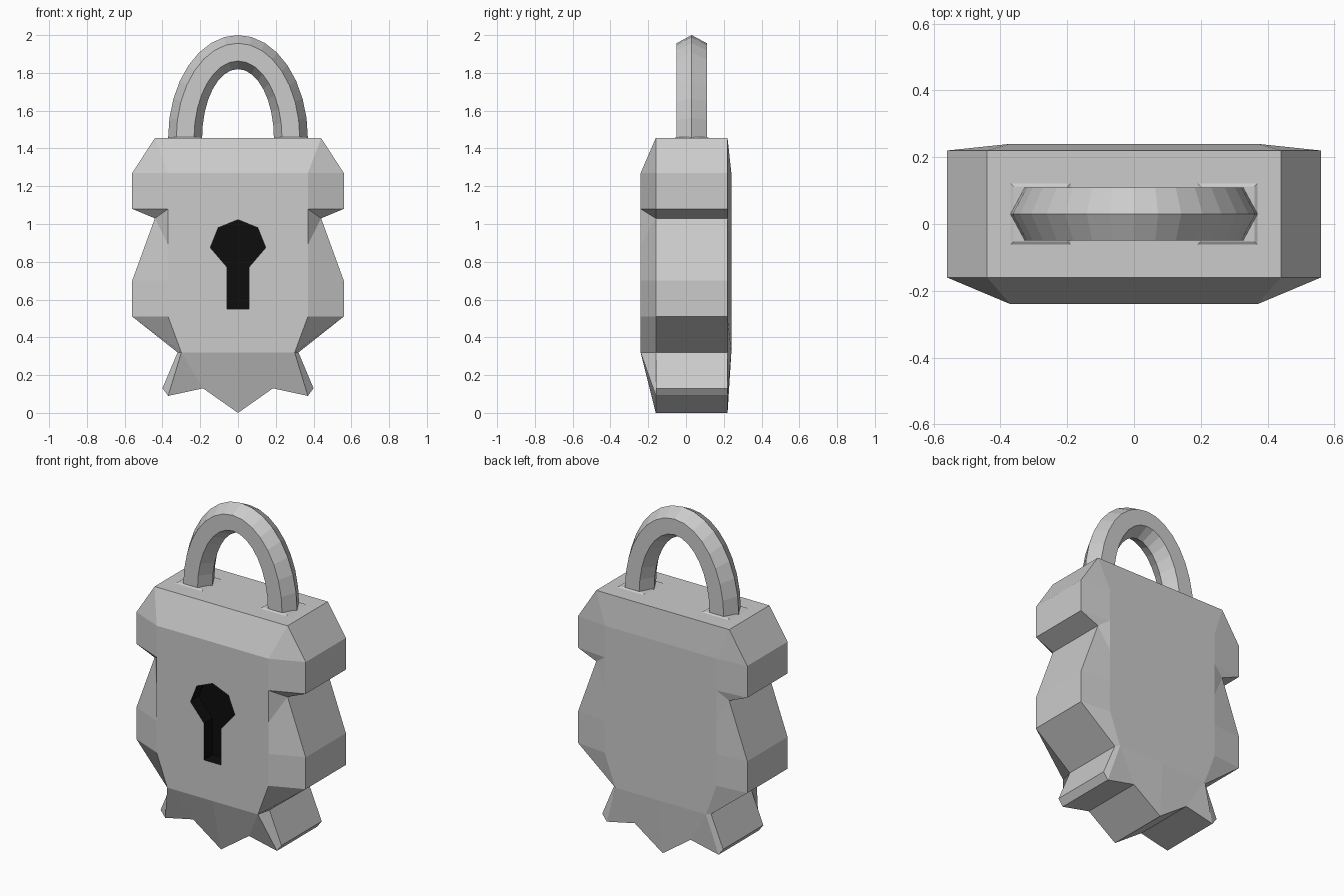
import bpy, bmesh, math

if "Cube" in bpy.data.objects:
    bpy.data.objects.remove(bpy.data.objects["Cube"])

YF, RF, RB, YB = -0.24, -0.16, 0.22, 0.24   # front face, front rim, back rim, back face
POCKET = -0.16                              # floor of the keyhole

# Right-hand half profiles (x, z)
rim = [(0, 1.455), (.44, 1.455), (.56, 1.27), (.56, 1.08), (.44, 1.03), (.56, .70),
       (.56, .51), (.32, .32), (.40, .13), (.37, .09), (.185, .13), (0, 0)]
inner = [(0, 1.27), (.37, 1.27), (.37, 1.08), (.37, .89), (.37, .70),
         (.37, .51), (.30, .32), (0, .32)]
keyhole = [(0, .55), (.057, .55), (.057, .77), (.147, .875), (.105, .98), (0, 1.023)]
# Bevel faces between rim (r) and inner face (i), listed by index
bevel = ["r0 r1 i1 i0", "r1 r2 i1", "r2 r3 i2 i1", "r3 r4 i2", "r4 i3 i2", "r4 r5 i4 i3",
         "r5 r6 i5 i4", "r6 r7 i6 i5", "r7 r8 r9 i6", "r9 r10 i6", "r10 r11 i7 i6"]


def make_object(name, bm):
    bmesh.ops.recalc_face_normals(bm, faces=bm.faces)
    me = bpy.data.meshes.new(name)
    bm.to_mesh(me)
    bm.free()
    ob = bpy.data.objects.new(name, me)
    bpy.context.collection.objects.link(ob)
    return ob


def add_mirror(ob):
    m = ob.modifiers.new("mirror", 'MIRROR')
    m.use_axis[0] = True
    m.use_clip = True


# Lock body: half shell with the keyhole opening, mirrored
bm = bmesh.new()
ring = lambda pts, y: [bm.verts.new((x, y, z)) for x, z in pts]
rf, rb = ring(rim, RF), ring(rim, RB)
fi, bi = ring(inner, YF), ring(inner, YB)
kf = ring(keyhole, YF)
kb = ring(keyhole, POCKET)
for r, i in ((rf, fi), (rb, bi)):
    for spec in bevel:
        bm.faces.new([(r if s[0] == "r" else i)[int(s[1:])] for s in spec.split()])
for a in range(len(rim) - 1):
    bm.faces.new((rf[a], rf[a + 1], rb[a + 1], rb[a]))
bm.faces.new(fi + kf)
bm.faces.new(bi)
# Keyhole walls and floor are black
dark = [bm.faces.new((kf[a], kf[a + 1], kb[a + 1], kb[a])) for a in range(len(kf) - 1)]
dark.append(bm.faces.new(kb))
for f in dark:
    f.material_index = 1
body = make_object("lock_body", bm)
for name, col in (("grey_metal", (.8, .8, .8, 1)), ("keyhole_black", (.004, .004, .004, 1))):
    mat = bpy.data.materials.new(name)
    mat.diffuse_color = col
    mat.use_nodes = True
    mat.node_tree.nodes["Principled BSDF"].inputs["Base Color"].default_value = mat.diffuse_color
    body.data.materials.append(mat)
add_mirror(body)

# Shackle: six-sided section swept along a half ellipse
section = [(.09, 0), (.047, .08), (-.047, .08), (-.09, 0), (-.047, -.08), (.047, -.08)]
SEG = 16
bm = bmesh.new()
rings = []
for s in range(SEG + 1):
    t = math.pi * s / SEG
    rings.append([bm.verts.new(((.28 + d) * math.cos(t), .03 + y,
                                1.455 + (.455 + d) * math.sin(t))) for d, y in section])
for a, b in zip(rings, rings[1:]):
    for k in range(6):
        n = (k + 1) % 6
        bm.faces.new((a[k], a[n], b[n], b[k]))
bm.faces.new(rings[0])
bm.faces.new(rings[-1])
make_object("shackle", bm)

# Thin collars where the shackle enters the body
bm = bmesh.new()
lo, hi = ([bm.verts.new((.28 + x * w, .03 + y * w, z))
           for x, y in ((-.09, -.092), (.09, -.092), (.09, .092), (-.09, .092))]
          for z, w in ((1.455, 1.0), (1.461, .9)))
for k in range(4):
    n = (k + 1) % 4
    bm.faces.new((lo[k], lo[n], hi[n], hi[k]))
bm.faces.new(hi)
add_mirror(make_object("shackle_collar", bm))
